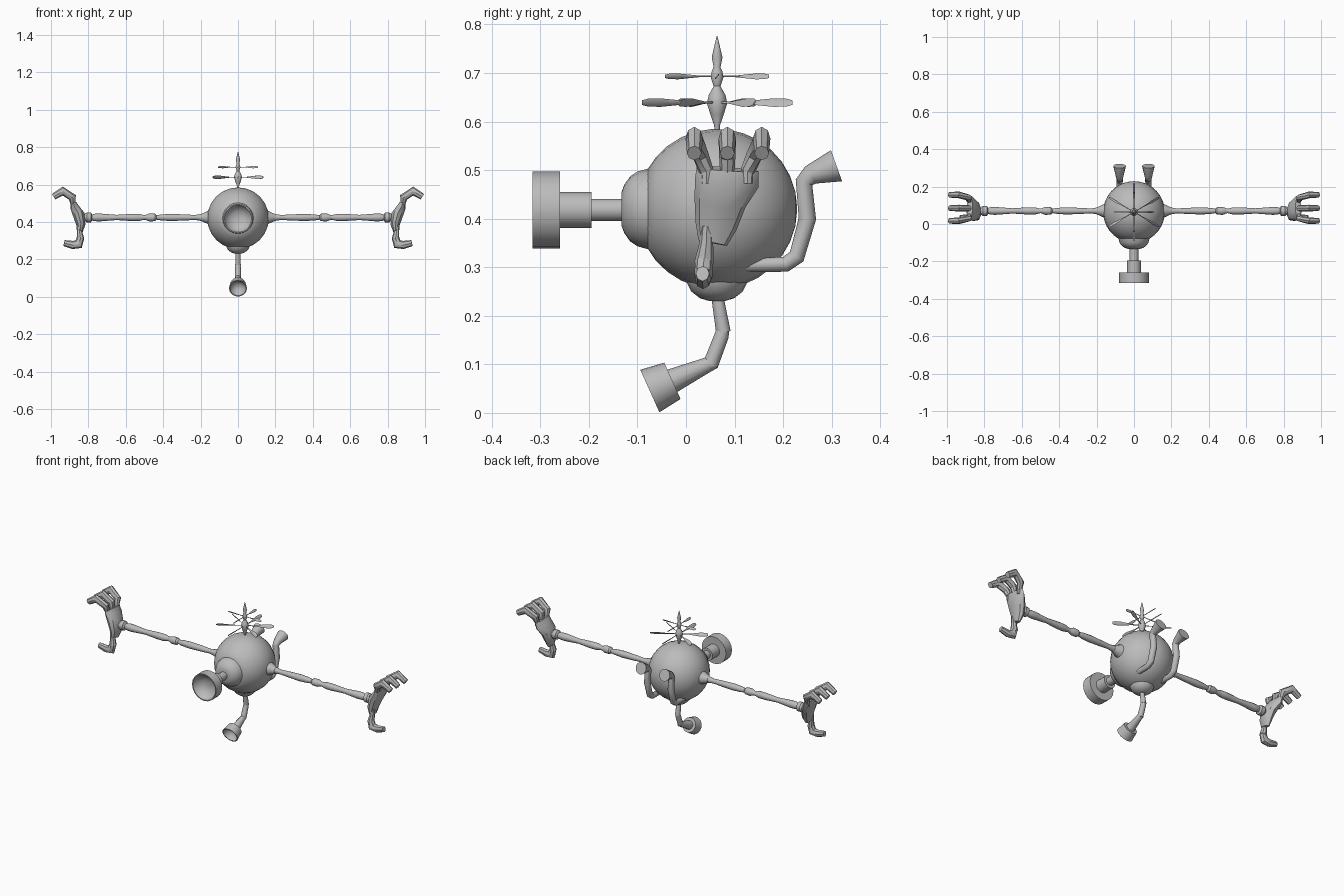
import bpy, bmesh, math
from mathutils import Vector

if "Cube" in bpy.data.objects:
    bpy.data.objects.remove(bpy.data.objects["Cube"])

grey = bpy.data.materials.new("plain grey")
grey.diffuse_color = (0.5, 0.5, 0.5, 1)
grey.use_nodes = True
grey.node_tree.nodes["Principled BSDF"].inputs["Base Color"].default_value = grey.diffuse_color
X, Y, Z = Vector((1, 0, 0)), Vector((0, 1, 0)), Vector((0, 0, 1))


def sweep(bm, pts, radii, side, sides=12, axis=None):
    """Skin elliptical rings along a path; each radius is r or (r_side, r_up)."""
    pts = [Vector(p) for p in pts]
    rings = []
    for i, (p, r) in enumerate(zip(pts, radii)):
        a, b = r if isinstance(r, tuple) else (r, r)
        if axis is not None:
            t = axis
        else:
            t = Vector((0, 0, 0))
            if i > 0:
                t += (p - pts[i - 1]).normalized()
            if i < len(pts) - 1:
                t += (pts[i + 1] - p).normalized()
        t = t.normalized()
        s = (side - t * side.dot(t)).normalized()
        u = t.cross(s)
        rings.append([bm.verts.new(p + s * a * math.cos(k * math.tau / sides)
                                   + u * b * math.sin(k * math.tau / sides))
                      for k in range(sides)])
    for r0, r1 in zip(rings, rings[1:]):
        for k in range(sides):
            n = (k + 1) % sides
            bm.faces.new((r0[k], r0[n], r1[n], r1[k]))
    bm.faces.new(rings[0][::-1])
    bm.faces.new(rings[-1])


def lathe(bm, origin, axis, side, profile, sides=20):
    """Turn (distance, radius) pairs about a straight axis."""
    axis = axis.normalized()
    sweep(bm, [Vector(origin) + axis * d for d, r in profile],
          [r for d, r in profile], side, sides, axis)


def finish(name, bm, mirror=False, angle=35):
    bmesh.ops.recalc_face_normals(bm, faces=bm.faces)
    me = bpy.data.meshes.new(name)
    bm.to_mesh(me)
    bm.free()
    me.materials.append(grey)
    ob = bpy.data.objects.new(name, me)
    bpy.context.collection.objects.link(ob)
    if mirror:
        ob.modifiers.new("mirror", 'MIRROR').use_axis = (True, False, False)
    bpy.ops.object.select_all(action='DESELECT')
    ob.select_set(True)
    bpy.context.view_layer.objects.active = ob
    bpy.ops.object.shade_smooth_by_angle(angle=math.radians(angle))
    return ob


CY, CZ, R = 0.064, 0.42, 0.165

# round body, cut flat at the front
bm = bmesh.new()
prof = []
for i in range(14):
    a = math.radians(28.5) + (math.radians(179) - math.radians(28.5)) * i / 13
    prof.append((-R * math.cos(a), R * math.sin(a)))
lathe(bm, (0, CY, CZ), Y, X, prof, 24)
finish("body", bm)

# front dome
bm = bmesh.new()
lathe(bm, (0, 0, CZ), Y, X, [(-.133, .034), (-.127, .05), (-.115, .067),
                             (-.1, .077), (-.078, .083)])
finish("front_dome", bm)

# belly dome
bm = bmesh.new()
lathe(bm, (0, CY, 0), Z, X, [(.23, .015), (.236, .035), (.25, .053), (.272, .064), (.3, .066)])
finish("belly_dome", bm)

# stepped nozzle with a hollow bell mouth
bm = bmesh.new()
lathe(bm, (0, 0, .418), -Y, X, [(.12, .023), (.195, .023), (.195, .037), (.26, .037),
                                (.26, .079), (.316, .079), (.316, .073), (.292, .062),
                                (.274, .036), (.27, .012)])
finish("nozzle", bm)

# jointed lower hose
bm = bmesh.new()
sweep(bm, [(0, .064, .245), (0, .067, .225), (0, .077, .166)], [.012, .013, .015], X)
sweep(bm, [(0, .077, .176), (0, .073, .158), (0, .05, .098)], [.013, .015, .016], X)
sweep(bm, [(0, .06, .106), (0, .042, .098), (0, -.035, .063)], [.014, .016, .026], X)
finish("lower_hose", bm)

# hollow cup at the end of the hose
bm = bmesh.new()
lathe(bm, (0, -.028, .066), Vector((0, -.91, -.41)), X,
      [(0, .041), (.051, .048), (.051, .043), (.03, .036), (.014, .018), (.012, .005)])
finish("hose_cup", bm)

# rotor shaft
bm = bmesh.new()
lathe(bm, (0, CY, 0), Z, X, [(.575, .005), (.592, .006), (.615, .014), (.638, .021),
                             (.655, .017), (.673, .007), (.69, .013), (.703, .011),
                             (.712, .007), (.732, .011), (.75, .007), (.776, .0008)], 12)
finish("rotor_shaft", bm)

# two tiers of pitched blades
bm = bmesh.new()
for z, length, count in ((.639, .155, 6), (.693, .107, 4)):
    for k in range(count):
        a = math.pi / 2 + k * math.tau / count
        d = Vector((math.cos(a), math.sin(a), 0))
        pitch = (Z.cross(d) * .6 + Z * .8)
        hub = Vector((0, CY, z))
        w = length / .155
        sweep(bm, [hub + d * length * f for f in (0, .35, .6, .75, .92, 1)],
              [(r * w, .0018) for r in (.002, .003, .008, .011, .010, .006)], pitch, 6)
finish("rotor_blades", bm)

# shoulder cones
bm = bmesh.new()
lathe(bm, (0, .07, .424), X, Y, [(.14, .042), (.165, .034), (.188, .023), (.2, .019)], 14)
finish("shoulder", bm, True)

# arms with elbow and wrist joints
bm = bmesh.new()
lathe(bm, (0, .07, .424), X, Y,
      [(.18, .018), (.2, .018), (.23, .013), (.28, .016), (.36, .019), (.41, .016), (.435, .012),
       (.445, .02), (.475, .021), (.49, .015), (.5, .012), (.53, .019), (.57, .019),
       (.65, .014), (.74, .021), (.765, .02), (.78, .016), (.787, .027), (.808, .027),
       (.82, .018), (.84, .016)], 12)
finish("arm", bm, True)

# palms
bm = bmesh.new()
sweep(bm, [(.842, .055, .35), (.84, .062, .385), (.85, .07, .435), (.872, .084, .475),
           (.879, .086, .502)],
      [(.03, .013), (.043, .025), (.054, .033), (.066, .025), (.064, .016)], Y, 10)
finish("palm", bm, True)

# three curled fingers per hand
bm = bmesh.new()
for root, tip in ((.042, .017), (.085, .085), (.127, .156)):
    mid = (root + tip) / 2
    sweep(bm, [(.882, root, .472), (.882, root, .505)], [.011, .013], Y, 8)
    sweep(bm, [(.882, root, .498), (.886, mid, .532), (.937, tip, .565), (.986, tip, .535)],
          [(.015, .014), (.017, .022), (.018, .024), (.015, .017)], Y, 8)
finish("finger", bm, True)

# thumbs
bm = bmesh.new()
sweep(bm, [(.852, .043, .385), (.848, .042, .352), (.842, .037, .308)],
      [.011, .014, .02], Y, 8)
sweep(bm, [(.842, .037, .315), (.852, .036, .281), (.885, .035, .277), (.93, .034, .287)],
      [(.018, .02), (.019, .026), (.017, .022), (.014, .016)], Y, 8)
finish("thumb", bm, True)

# bent rear pipes with flared mouths
bm = bmesh.new()
sweep(bm, [(.077, .12, .304), (.077, .205, .306), (.077, .228, .322), (.077, .25, .4),
           (.077, .243, .475), (.077, .257, .49), (.077, .31, .509)],
      [.014, .016, .017, .018, .018, .021, .034], X, 12)
finish("rear_pipe", bm, True)
